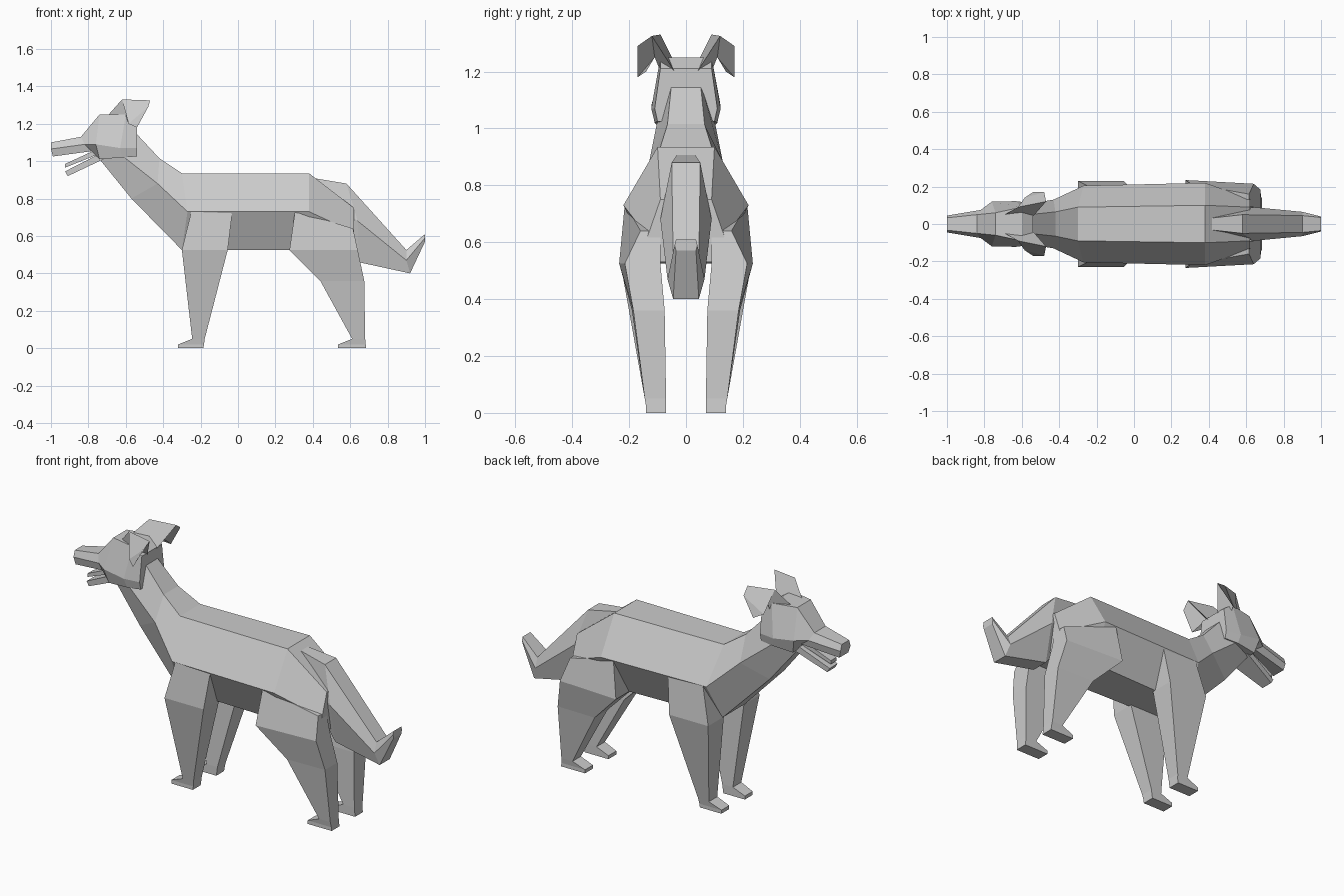
import bpy, bmesh


def loft(name, rings, mirror=False):
    """Skin equal-sized point rings, cap both ends, optionally mirror in y."""
    bm = bmesh.new()
    loops = [[bm.verts.new(p) for p in ring] for ring in rings]
    n = len(loops[0])
    for a, b in zip(loops, loops[1:]):
        for i in range(n):
            j = (i + 1) % n
            bm.faces.new((a[i], a[j], b[j], b[i]))
    bm.faces.new(loops[0][::-1])
    bm.faces.new(loops[-1])
    bmesh.ops.recalc_face_normals(bm, faces=bm.faces)
    me = bpy.data.meshes.new(name)
    bm.to_mesh(me)
    bm.free()
    ob = bpy.data.objects.new(name, me)
    bpy.context.collection.objects.link(ob)
    if mirror:
        ob.modifiers.new("Mirror", 'MIRROR').use_axis = (False, True, False)
    return ob


def section(*pts):
    """Symmetric ring from (x, z, half width) levels, top to bottom."""
    right = [(x, w, z) for x, z, w in pts]
    left = [(x, -w, z) for x, z, w in reversed(pts)]
    return right + left


def leg_ring(x0, x1, yi, yo0, yo1, z0, z1):
    """Four corners: front x0 at z0, back x1 at z1, inner and outer y."""
    return [(x0, yi, z0), (x0, yo0, z0), (x1, yo1, z1), (x1, yi, z1)]


# Body and neck
loft("body_and_neck", [
    section((-0.56, 1.165, 0.05), (-0.62, 1.03, 0.10), (-0.74, 1.01, 0.05)),
    section((-0.42, 1.015, 0.065), (-0.43, 0.88, 0.13), (-0.57, 0.80, 0.065)),
    section((-0.30, 0.935, 0.09), (-0.27, 0.73, 0.205), (-0.30, 0.525, 0.10)),
    section((0.38, 0.935, 0.10), (0.38, 0.73, 0.22), (0.38, 0.525, 0.12)),
    section((0.62, 0.75, 0.09), (0.62, 0.62, 0.135), (0.62, 0.53, 0.10)),
])

# Head with upper muzzle
loft("head", [
    section((-0.54, 1.21, 0.09), (-0.54, 1.07, 0.11), (-0.54, 1.025, 0.10)),
    section((-0.60, 1.25, 0.09), (-0.63, 1.07, 0.122), (-0.62, 1.02, 0.11)),
    section((-0.74, 1.25, 0.06), (-0.76, 1.09, 0.12), (-0.74, 1.01, 0.10)),
    section((-0.84, 1.13, 0.05), (-0.82, 1.09, 0.075), (-0.77, 1.055, 0.07)),
    section((-1.00, 1.10, 0.033), (-1.00, 1.065, 0.045), (-0.99, 1.025, 0.04)),
])

# Lower jaw and tongue
loft("lower_jaw", [
    section((-0.72, 1.05, 0.07), (-0.72, 1.01, 0.07)),
    section((-0.925, 0.945, 0.035), (-0.91, 0.92, 0.035)),
])
loft("tongue", [
    section((-0.74, 1.07, 0.04), (-0.74, 1.04, 0.04)),
    section((-0.925, 0.985, 0.025), (-0.925, 0.965, 0.025)),
])

# Folded ears
loft("ears", [
    [(-0.70, 0.045, 1.24), (-0.54, 0.04, 1.20), (-0.59, 0.09, 1.20)],
    [(-0.62, 0.09, 1.33), (-0.47, 0.12, 1.325), (-0.59, 0.11, 1.25)],
    [(-0.585, 0.14, 1.20), (-0.48, 0.17, 1.29), (-0.54, 0.17, 1.18)],
], mirror=True)

# Front legs with paws
loft("front_legs", [
    leg_ring(-0.25, -0.03, 0.10, 0.205, 0.205, 0.73, 0.73),
    leg_ring(-0.30, -0.055, 0.09, 0.23, 0.23, 0.525, 0.525),
    leg_ring(-0.245, -0.178, 0.07, 0.145, 0.145, 0.05, 0.05),
    leg_ring(-0.32, -0.182, 0.07, 0.14, 0.14, 0.02, 0.02),
    leg_ring(-0.32, -0.185, 0.07, 0.14, 0.14, 0.0, 0.0),
], mirror=True)

# Hind legs with paws
loft("hind_legs", [
    leg_ring(0.305, 0.615, 0.09, 0.215, 0.16, 0.735, 0.64),
    leg_ring(0.275, 0.64, 0.09, 0.235, 0.215, 0.525, 0.525),
    leg_ring(0.44, 0.675, 0.075, 0.19, 0.185, 0.36, 0.36),
    leg_ring(0.61, 0.68, 0.07, 0.145, 0.145, 0.05, 0.05),
    leg_ring(0.535, 0.683, 0.07, 0.14, 0.14, 0.02, 0.02),
    leg_ring(0.535, 0.685, 0.07, 0.14, 0.14, 0.0, 0.0),
], mirror=True)

# Bushy tail with upturned tip
loft("tail", [
    section((0.40, 0.91, 0.03), (0.42, 0.83, 0.04), (0.45, 0.72, 0.03)),
    section((0.58, 0.88, 0.05), (0.64, 0.68, 0.09), (0.645, 0.46, 0.05)),
    section((0.90, 0.525, 0.045), (0.90, 0.47, 0.065), (0.92, 0.40, 0.045)),
    section((1.00, 0.61, 0.035), (1.00, 0.59, 0.04), (1.00, 0.57, 0.035)),
])
